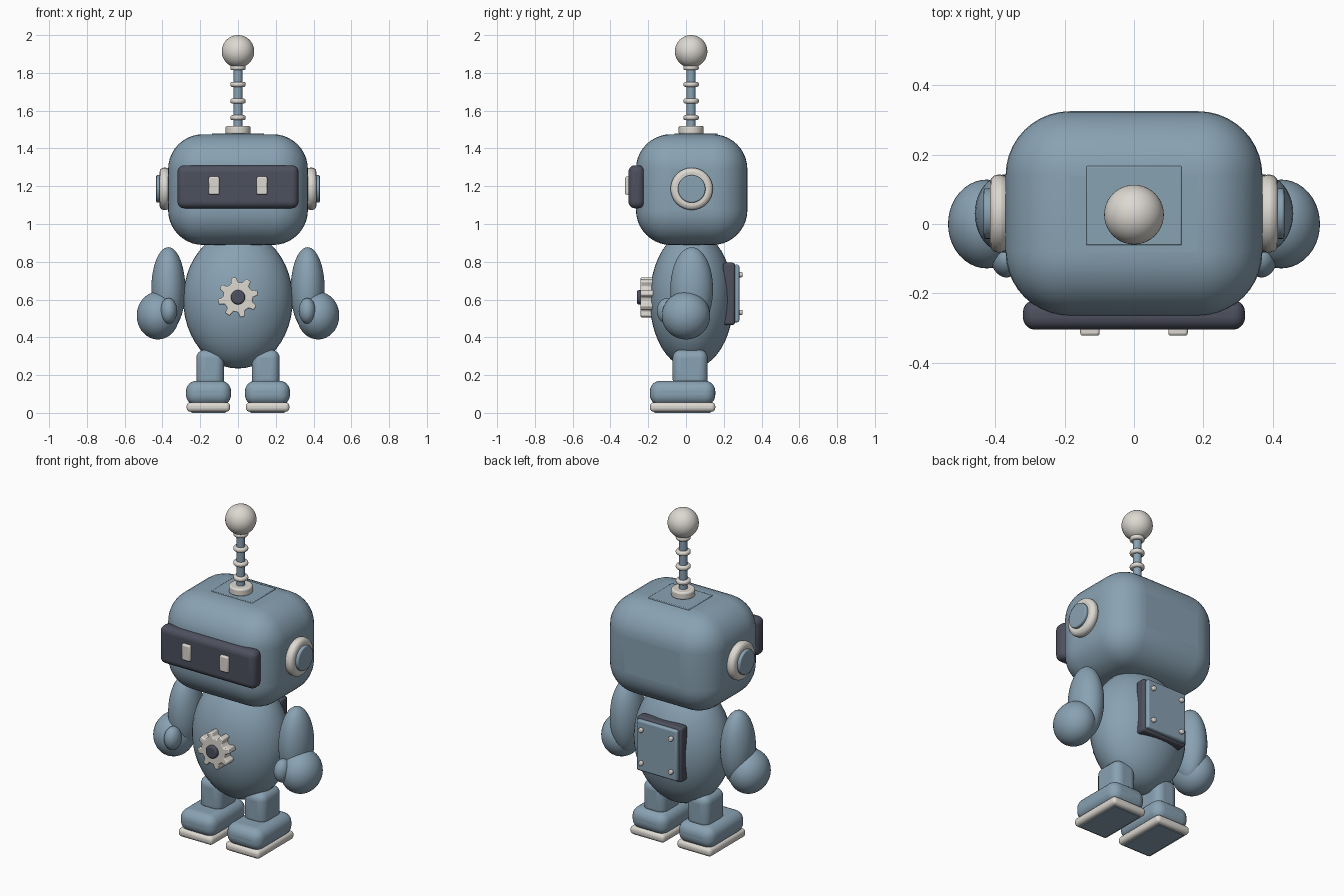
import bpy
import bmesh
from math import cos, sin, pi, radians

cube = bpy.data.objects.get("Cube")
if cube:
    bpy.data.objects.remove(cube, do_unlink=True)


def material(name, r, g, b):
    m = bpy.data.materials.new(name)
    m.use_nodes = True
    m.diffuse_color = (r, g, b, 1)
    node = next(n for n in m.node_tree.nodes if n.type == 'BSDF_PRINCIPLED')
    node.inputs["Base Color"].default_value = (r, g, b, 1)
    return m


BLUE = material("steel blue", 0.25, 0.36, 0.45)
DARK = material("dark slate", 0.075, 0.08, 0.112)
CREAM = material("warm white", 0.72, 0.69, 0.64)


def finish(name, mat, bevel=0, segments=3):
    """Name, colour, bevel and smooth the active object."""
    ob = bpy.context.object
    ob.name = name
    ob.data.materials.append(mat)
    bpy.ops.object.transform_apply(location=False, rotation=True, scale=True)
    if bevel:
        mod = ob.modifiers.new("Bevel", 'BEVEL')
        mod.width, mod.segments = bevel, segments
        mod.limit_method = 'ANGLE'
        mod.angle_limit = radians(40)
    bpy.ops.object.shade_smooth_by_angle(angle=radians(35))
    return ob


def box(name, centre, size, mat, bevel=0, segments=3):
    bpy.ops.mesh.primitive_cube_add(size=1, location=centre)
    bpy.context.object.scale = size
    return finish(name, mat, bevel, segments)


def ball(name, centre, radii, mat):
    bpy.ops.mesh.primitive_uv_sphere_add(segments=40, ring_count=24, location=centre)
    bpy.context.object.scale = radii
    return finish(name, mat)


def rod(name, centre, radius, depth, mat, axis='Z', bevel=0, sides=32):
    turn = {'X': (0, pi / 2, 0), 'Y': (pi / 2, 0, 0), 'Z': (0, 0, 0)}[axis]
    bpy.ops.mesh.primitive_cylinder_add(vertices=sides, radius=radius, depth=depth,
                                        location=centre, rotation=turn)
    return finish(name, mat, bevel)


def gear(name, centre, outer, root, depth, teeth, mat):
    """Toothed disc facing the front."""
    bm = bmesh.new()
    ring = []
    for i in range(teeth):
        for step, r in ((-0.30, root), (-0.17, outer), (0.17, outer), (0.30, root)):
            a = 2 * pi * (i + 0.3 + step) / teeth
            ring.append(bm.verts.new((r * cos(a), -depth / 2, r * sin(a))))
    face = bm.faces.new(ring)
    out = bmesh.ops.extrude_face_region(bm, geom=[face])
    moved = [v for v in out["geom"] if isinstance(v, bmesh.types.BMVert)]
    bmesh.ops.translate(bm, verts=moved, vec=(0, depth, 0))
    bmesh.ops.recalc_face_normals(bm, faces=bm.faces)
    mesh = bpy.data.meshes.new(name)
    bm.to_mesh(mesh)
    bm.free()
    ob = bpy.data.objects.new(name, mesh)
    ob.location = centre
    bpy.context.collection.objects.link(ob)
    bpy.ops.object.select_all(action='DESELECT')
    ob.select_set(True)
    bpy.context.view_layer.objects.active = ob
    return finish(name, mat, 0.006, 2)


MID = 0.03  # depth centre of head and body

# Head, roof hatch and visor
box("head", (0, MID, 1.182), (0.74, 0.59, 0.586), BLUE, 0.185, 10)
box("roof_hatch", (0, 0.053, 1.471), (0.275, 0.228, 0.016), BLUE, 0.004, 2)
box("visor", (0, -0.262, 1.197), (0.64, 0.085, 0.228), DARK, 0.035, 5)

# Antenna
rod("antenna_base", (0, MID - 0.003, 1.497), 0.066, 0.046, CREAM, bevel=0.01)
rod("antenna_stem", (0, MID - 0.003, 1.68), 0.024, 0.34, BLUE)
for i in range(4):
    rod(f"antenna_ring_{i + 1}", (0, MID - 0.003, 1.563 + 0.088 * i),
        0.041, 0.026, CREAM, bevel=0.01)
ball("antenna_ball", (0, MID - 0.003, 1.914), (0.086,) * 3, CREAM)

# Body with chest gear
ball("body", (0, MID, 0.6), (0.29, 0.222, 0.365), BLUE)
gear("chest_gear", (0, -0.205, 0.612), 0.108, 0.08, 0.07, 8, CREAM)
rod("gear_hub", (0, -0.235, 0.612), 0.038, 0.05, DARK, 'Y', 0.01)

# Back panel with corner bolts
box("back_plate", (0, 0.228, 0.63), (0.30, 0.064, 0.33), DARK, 0.014)
box("back_cover", (0, 0.267, 0.632), (0.27, 0.03, 0.305), BLUE, 0.01)
for x in (-0.1, 0.1):
    for z in (-0.1, 0.1):
        rod("back_bolt", (x, 0.285, 0.632 + z), 0.014, 0.028, CREAM, 'Y', 0.005, 16)

for side, s in (("left", 1), ("right", -1)):
    # Eye and ear
    box(f"{side}_eye", (s * 0.127, -0.309, 1.203), (0.056, 0.026, 0.096), CREAM, 0.008)
    rod(f"{side}_ear_ring", (s * 0.388, MID, 1.186), 0.112, 0.054, CREAM, 'X', 0.022)
    rod(f"{side}_ear_cap", (s * 0.405, MID, 1.186), 0.073, 0.056, BLUE, 'X', 0.006)

    # Arm, hand and thumb
    ball(f"{side}_arm", (s * 0.369, MID, 0.655), (0.09, 0.113, 0.222), BLUE)
    ball(f"{side}_hand", (s * 0.424, 0, 0.515), (0.112, 0.128, 0.126), BLUE)
    ball(f"{side}_thumb", (s * 0.367, -0.098, 0.54), (0.045, 0.056, 0.068), BLUE)

    # Leg, foot and sole
    box(f"{side}_leg", (s * 0.147, 0.022, 0.235), (0.147, 0.186, 0.2), BLUE, 0.045, 6)
    box(f"{side}_foot", (s * 0.156, -0.018, 0.105), (0.238, 0.346, 0.13), BLUE, 0.055, 6)
    box(f"{side}_sole", (s * 0.157, -0.018, 0.031), (0.23, 0.346, 0.05), CREAM, 0.02, 4)
    box(f"{side}_sole_pad", (s * 0.157, -0.018, 0.004), (0.18, 0.296, 0.008), BLUE)
